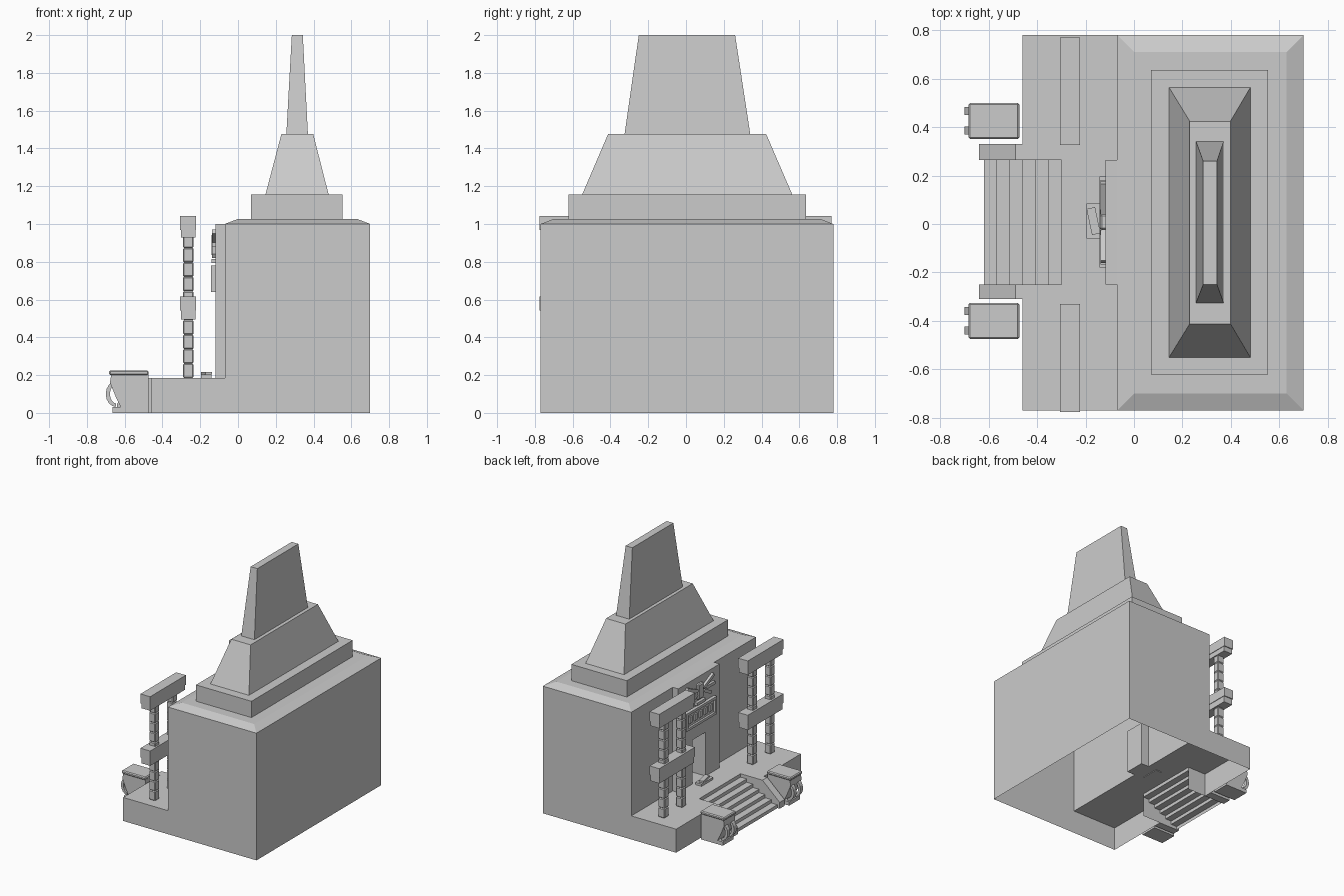
import bpy, bmesh, math
from mathutils import Matrix

old = bpy.data.objects.get("Cube")
if old:
    bpy.data.objects.remove(old)

stone = bpy.data.materials.new("grey_stone")
stone.use_nodes = True
GREY = (0.6, 0.6, 0.6, 1)
stone.diffuse_color = GREY
stone.node_tree.nodes["Principled BSDF"].inputs["Base Color"].default_value = GREY


def finish(name, bm):
    mesh = bpy.data.meshes.new(name)
    bm.to_mesh(mesh)
    bm.free()
    mesh.materials.append(stone)
    ob = bpy.data.objects.new(name, mesh)
    bpy.context.collection.objects.link(ob)
    return ob


def add_block(bm, x, y, z, top=None, bevel=0, open_sides=(), roll=0):
    """Box, or frustum when top gives (x range, y range); sides such as '-z' can be left open."""
    tx, ty = top or (x, y)
    verts = bmesh.ops.create_cube(bm, size=1)["verts"]
    faces = list({f for v in verts for f in v.link_faces})
    doomed = []
    for f in faces:
        c = f.calc_center_median()
        axis = max(range(3), key=lambda i: abs(c[i]))
        if ("+" if c[axis] > 0 else "-") + "xyz"[axis] in open_sides:
            doomed.append(f)
    for v in verts:
        i, j, k = (int(c > 0) for c in v.co)
        v.co = ((tx if k else x)[i], (ty if k else y)[j], z[k])
    if roll:
        mid = (sum(x) / 2, sum(y) / 2, sum(z) / 2)
        bmesh.ops.rotate(bm, cent=mid, matrix=Matrix.Rotation(roll, 3, "X"), verts=verts)
    if bevel:
        edges = list({e for v in verts for e in v.link_edges})
        bmesh.ops.bevel(bm, geom=edges, offset=bevel, segments=1, affect="EDGES")
    if doomed:
        bmesh.ops.delete(bm, geom=doomed, context="FACES")


def block(name, x, y, z, **kw):
    bm = bmesh.new()
    add_block(bm, x, y, z, **kw)
    return finish(name, bm)


def extrude(name, profile, y, closed=True):
    """Sweep an xz profile along y, as a solid or as an open sheet."""
    bm = bmesh.new()
    a, b = ([bm.verts.new((px, py, pz)) for px, pz in profile] for py in y)
    n = len(profile)
    for i in range(n if closed else n - 1):
        j = (i + 1) % n
        bm.faces.new((a[i], a[j], b[j], b[i]))
    if closed:
        bm.faces.new(a[::-1])
        bm.faces.new(b)
        bmesh.ops.recalc_face_normals(bm, faces=bm.faces)
    else:
        bmesh.ops.reverse_faces(bm, faces=bm.faces)
    return finish(name, bm)


def sheet(name, *quads):
    bm = bmesh.new()
    for q in quads:
        bm.faces.new([bm.verts.new(p) for p in q])
    return finish(name, bm)


def x_wall(x, y, z):
    """Wall rectangle facing -x."""
    return [(x, y[1], z[0]), (x, y[0], z[0]), (x, y[0], z[1]), (x, y[1], z[1])]


def y_wall(y, x, z, facing):
    q = [(x[0], y, z[0]), (x[1], y, z[0]), (x[1], y, z[1]), (x[0], y, z[1])]
    return q if facing < 0 else q[::-1]


SOUTH, NORTH = -0.77, 0.78
FLOOR, FRONT, WALL = 0.185, -0.46, -0.07
STAIR_Y = (-0.25, 0.265)
STAIR_TOP = -0.30
DOOR_Y, DOOR_TOP = (-0.075, 0.085), 0.53

# Hollow main hall with its entrance wall and doorway
block("main_hall", (WALL, 0.70), (SOUTH, NORTH), (0, 1), open_sides=("-x", "-z", "+z"))
sheet("entrance_wall",
      x_wall(WALL, (SOUTH, DOOR_Y[0]), (FLOOR, 1)),
      x_wall(WALL, (DOOR_Y[1], NORTH), (FLOOR, 1)),
      x_wall(WALL, DOOR_Y, (DOOR_TOP, 1)))
block("doorway_recess", (WALL, 0.0), DOOR_Y, (FLOOR, DOOR_TOP), open_sides=("-x",))
block("hall_roof", (WALL, 0.70), (SOUTH, NORTH), (1, 1.027),
      top=((0, 0.63), (-0.70, 0.71)), open_sides=("-z",))

# Stepped tower
block("tower_plinth", (0.07, 0.553), (-0.622, 0.635), (1.027, 1.155))
block("tower_lower", (0.145, 0.48), (-0.55, 0.563), (1.155, 1.477),
      top=((0.23, 0.398), (-0.412, 0.424)))
block("tower_upper", (0.256, 0.37), (-0.325, 0.34), (1.477, 2),
      top=((0.285, 0.343), (-0.25, 0.26)))

# Portal surround
bm = bmesh.new()
for ys, zs in (((STAIR_Y[0], DOOR_Y[0]), (FLOOR, 1)),
               ((DOOR_Y[1], STAIR_Y[1]), (FLOOR, 1)),
               (DOOR_Y, (DOOR_TOP, 1))):
    add_block(bm, (-0.118, WALL), ys, zs)
finish("portal", bm)

# Open-bottomed terrace with a notch for the stairs
for side, ys in (("right", (SOUTH, STAIR_Y[0])), ("left", (STAIR_Y[1], NORTH))):
    extrude("terrace_" + side, [(FRONT, 0), (FRONT, FLOOR), (WALL, FLOOR)], ys, closed=False)
extrude("terrace_middle", [(STAIR_TOP, FLOOR), (WALL, FLOOR)], STAIR_Y, closed=False)
sheet("terrace_sides",
      y_wall(SOUTH, (FRONT, WALL), (0, FLOOR), -1),
      y_wall(NORTH, (FRONT, WALL), (0, FLOOR), 1),
      y_wall(STAIR_Y[0], (FRONT, STAIR_TOP), (0, FLOOR), 1),
      y_wall(STAIR_Y[1], (FRONT, STAIR_TOP), (0, FLOOR), -1))

# Stairs and sloping cheeks
STEPS = 6
steps = []
for i in range(STEPS + 1):
    sx = -0.62 + i * (STAIR_TOP + 0.62) / STEPS
    steps += [(sx, FLOOR * i / (STEPS + 1)), (sx, FLOOR * (i + 1) / (STEPS + 1))]
extrude("stairs", steps, STAIR_Y, closed=False)
cheek = [(FRONT, 0), (FRONT, FLOOR), (-0.49, FLOOR), (-0.64, 0.05), (-0.64, 0)]
extrude("stair_cheek_right", cheek, (-0.31, STAIR_Y[0]))
extrude("stair_cheek_left", cheek, (STAIR_Y[1], 0.33))

# Pedestals flanking the stairs, each with two curled brackets
body = [(-0.475, 0), (-0.475, 0.21), (-0.67, 0.21), (-0.678, 0.16),
        (-0.645, 0.08), (-0.62, 0.03), (-0.665, 0.03), (-0.665, 0)]
angles = [math.radians(90 + 22.5 * i) for i in range(9)]
curl = [(-0.645 + 0.055 * math.cos(a), 0.1 + 0.068 * math.sin(a)) for a in angles]
curl += [(-0.645 + 0.033 * math.cos(a), 0.1 + 0.05 * math.sin(a)) for a in reversed(angles)]
for side, y0 in (("right", -0.475), ("left", 0.35)):
    extrude("pedestal_" + side, body, (y0 + 0.007, y0 + 0.143))
    block("pedestal_cap_" + side, (-0.683, -0.473), (y0, y0 + 0.15), (0.2, 0.225), bevel=0.007)
    for n, dy in enumerate((0.02, 0.1)):
        extrude(f"pedestal_bracket_{side}_{n + 1}", curl, (y0 + dy, y0 + dy + 0.032))

# Gate frames: segmented posts and two levels of stepped beams
SEGMENTS = 10
for side, mid in (("right", -0.553), ("left", 0.547)):
    for n, dy in enumerate((-0.112, 0.108)):
        bm = bmesh.new()
        pitch = (0.95 - FLOOR) / SEGMENTS
        for i in range(SEGMENTS):
            z = FLOOR + i * pitch
            add_block(bm, (-0.291, -0.235), (mid + dy - 0.028, mid + dy + 0.028),
                      (z, z + pitch), bevel=0.006)
        finish(f"gate_post_{side}_{n + 1}", bm)
    for level, z0, z1, z2 in (("lower", 0.495, 0.543, 0.615), ("upper", 0.928, 0.967, 1.042)):
        bm = bmesh.new()
        add_block(bm, (-0.302, -0.226), (mid - 0.215, mid + 0.215), (z0, z1))
        add_block(bm, (-0.306, -0.222), (mid - 0.222, mid + 0.222), (z1, z2))
        finish(f"gate_beam_{level}_{side}", bm)

# Framed panel over the door with a row of carved studs
bm = bmesh.new()
add_block(bm, (-0.127, -0.11), (-0.175, 0.19), (0.645, 0.775))
for zs in ((0.64, 0.66), (0.76, 0.78)):
    add_block(bm, (-0.143, -0.118), (-0.18, 0.195), zs)
for ys in ((-0.18, -0.16), (0.175, 0.195)):
    add_block(bm, (-0.143, -0.118), ys, (0.64, 0.78))
for i in range(5):
    y = 0.0075 + (i - 2) * 0.062
    add_block(bm, (-0.138, -0.12), (y - 0.018, y + 0.018), (0.685, 0.735))
finish("door_panel", bm)

# Winged relief above the panel
bm = bmesh.new()
add_block(bm, (-0.14, -0.11), (-0.025, 0.04), (0.83, 0.95), bevel=0.008)
add_block(bm, (-0.14, -0.11), (-0.045, 0.06), (0.793, 0.815))
for s in (-1, 1):
    for off, z, half, roll in ((0.1, 0.93, 0.07, 25), (0.12, 0.89, 0.055, 0), (0.085, 0.855, 0.05, -30)):
        y = 0.0075 + s * off
        add_block(bm, (-0.138, -0.11), (y - half, y + half), (z - 0.012, z + 0.012),
                  roll=s * math.radians(roll))
finish("winged_relief", bm)

# Door step with a skewed slab on top
block("door_step", (-0.195, -0.14), (-0.06, 0.085), (0.18, 0.203))
slab = block("step_slab", (-0.018, 0.018), (-0.055, 0.055), (0.203, 0.217))
slab.location = (-0.167, 0.012, 0)
slab.rotation_euler.z = math.radians(12)
